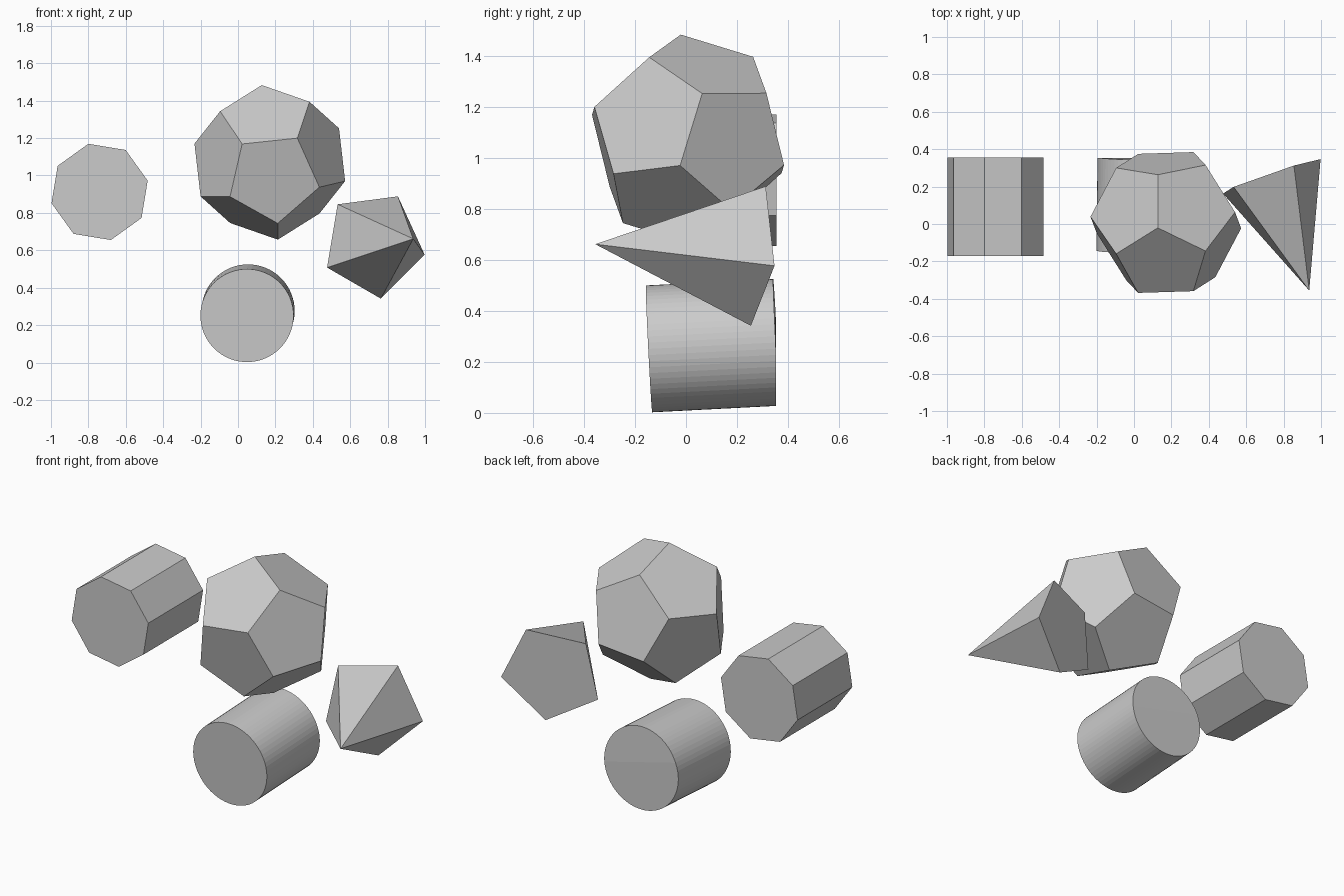
import bpy, bmesh
from math import cos, sin, tau, radians, sqrt
from mathutils import Vector

if "Cube" in bpy.data.objects:
    bpy.data.objects.remove(bpy.data.objects["Cube"])


def frame(normal):
    """Axes u (rightwards), v (upwards) and n for a front-facing direction."""
    n = Vector(normal).normalized()
    x = Vector((1, 0, 0))
    u = (x - n * x.dot(n)).normalized()
    return u, n.cross(u), n


def ring(center, normal, radius, height, sides, phase):
    u, v, n = frame(normal)
    pts = []
    for k in range(sides):
        a = radians(phase) + tau * k / sides
        pts.append(Vector(center) + n * height + (u * cos(a) + v * sin(a)) * radius)
    return pts


def solid(name, points):
    """Convex flat-faced solid through the given points."""
    bm = bmesh.new()
    for p in points:
        bm.verts.new(p)
    bmesh.ops.convex_hull(bm, input=bm.verts[:])
    bmesh.ops.dissolve_limit(bm, angle_limit=radians(1.5),
                             verts=bm.verts[:], edges=bm.edges[:])
    bmesh.ops.recalc_face_normals(bm, faces=bm.faces[:])
    mesh = bpy.data.meshes.new(name)
    bm.to_mesh(mesh)
    bm.free()
    obj = bpy.data.objects.new(name, mesh)
    bpy.context.collection.objects.link(obj)
    return obj


# Octagonal prism
oct_front, oct_axis = (-0.74, -0.17, 0.912), (0, -1, 0)
solid("octagonal_prism",
      ring(oct_front, oct_axis, 0.264, 0, 8, 13.2)
      + ring(oct_front, oct_axis, 0.264, -0.525, 8, 13.2))

# Cylinder, slightly tilted, with its back trimmed to the common rear plane
cyl_front, cyl_axis = (0.048, -0.145, 0.251), (-0.012, -1, -0.05)
back = ring(cyl_front, cyl_axis, 0.249, -0.5, 64, 0)
for p in back:
    p.y = min(p.y, 0.352)
solid("cylinder", ring(cyl_front, cyl_axis, 0.249, 0, 64, 0) + back)

# Dodecahedron: two rings of five points plus their opposites
dod_center, dod_axis, edge = Vector((0.17, 0.008, 1.07)), (0.057, -0.966, -0.25), 0.297
half = (ring(dod_center, dod_axis, 0.8507 * edge, 1.1135 * edge, 5, -12.6)
        + ring(dod_center, dod_axis, 1.3764 * edge, 0.2629 * edge, 5, -12.6))
solid("dodecahedron", half + [dod_center * 2 - p for p in half])

# Pentagonal pyramid
pyr_base, pyr_axis = Vector((0.725, 0.255, 0.632)), (0.34, -0.98, 0.047)
apex = pyr_base + Vector(pyr_axis).normalized() * 0.647
solid("pentagonal_pyramid", ring(pyr_base, pyr_axis, 0.293, 0, 5, -10) + [apex])
